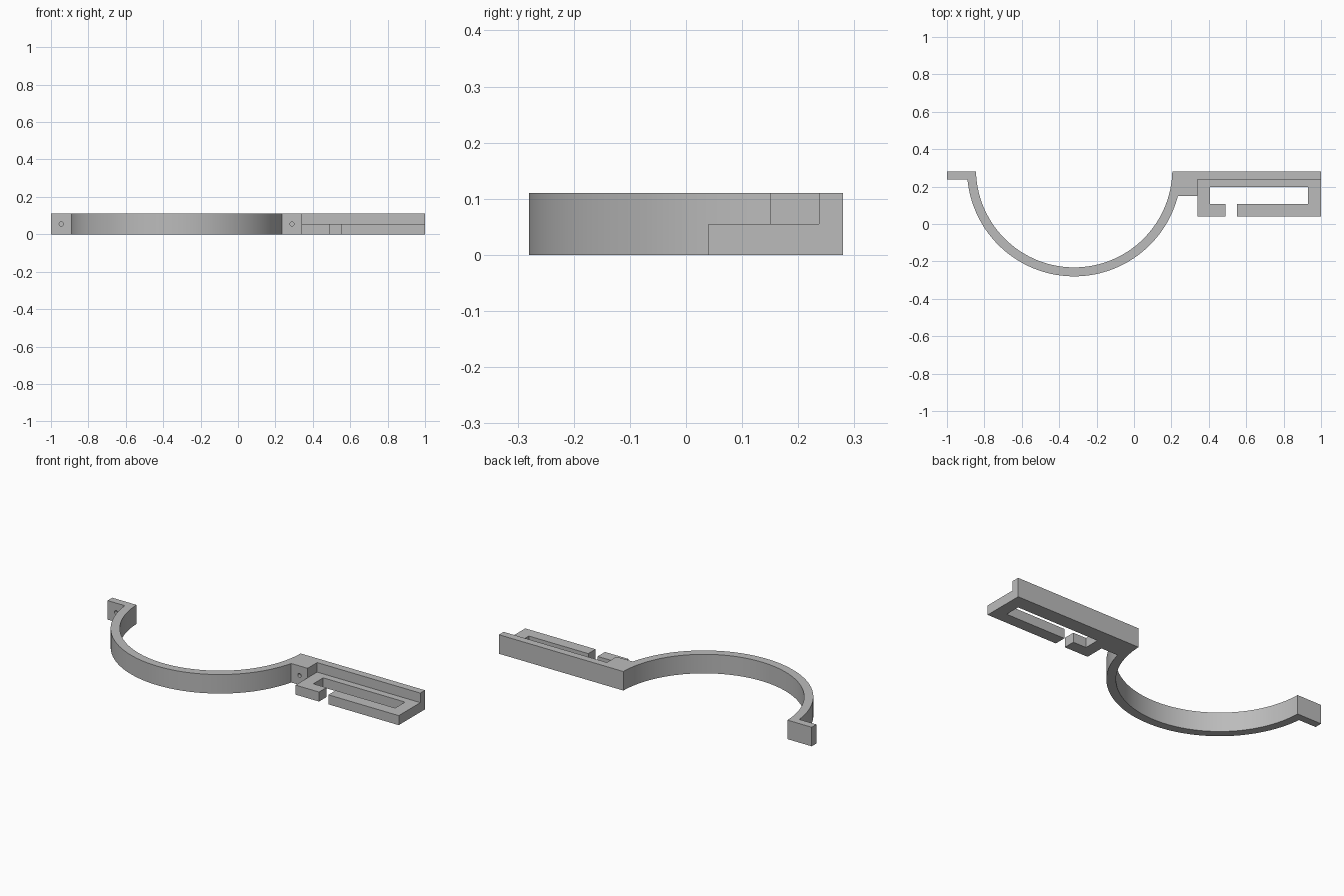
import bpy
import bmesh
import math
from mathutils import Matrix, Vector

cube = bpy.data.objects.get("Cube")
if cube:
    bpy.data.objects.remove(cube)

# One plain grey plastic
GREY = (0.5, 0.5, 0.5, 1.0)
grey = bpy.data.materials.new("plain grey")
grey.use_nodes = True
grey.diffuse_color = GREY
grey.node_tree.nodes["Principled BSDF"].inputs["Base Color"].default_value = GREY

HEIGHT = 0.11
BACK, WALL_FRONT, BLOCK_FRONT = 0.28, 0.237, 0.15
CX, CY = -0.32, 0.293
INNER, OUTER = 0.525, 0.573
FRAME_LEFT = 0.34


def add_object(name, bm):
    bmesh.ops.recalc_face_normals(bm, faces=bm.faces)
    mesh = bpy.data.meshes.new(name)
    bm.to_mesh(mesh)
    bm.free()
    mesh.materials.append(grey)
    obj = bpy.data.objects.new(name, mesh)
    bpy.context.collection.objects.link(obj)
    return obj


def extrude_outline(name, points, height):
    """Plate with the given plan outline, standing on the ground."""
    bm = bmesh.new()
    face = bm.faces.new([bm.verts.new((x, y, 0)) for x, y in points])
    grown = bmesh.ops.extrude_face_region(bm, geom=[face], use_keep_orig=True)
    moved = [v for v in grown["geom"] if isinstance(v, bmesh.types.BMVert)]
    bmesh.ops.translate(bm, verts=moved, vec=Vector((0, 0, height)))
    return add_object(name, bm)


def lower_arc(radius, y_left, y_right, steps=72):
    """Points from the left end, round the front, to the right end."""
    start = math.pi - math.asin((y_left - CY) / radius)
    end = 2 * math.pi + math.asin((y_right - CY) / radius)
    angles = [start + (end - start) * i / steps for i in range(steps + 1)]
    return [(CX + radius * math.cos(a), CY + radius * math.sin(a)) for a in angles]


# Half ring with its end tab, hinge block and long back wall
outline = lower_arc(OUTER, WALL_FRONT, BLOCK_FRONT)
outline += [(FRAME_LEFT, BLOCK_FRONT), (FRAME_LEFT, WALL_FRONT),
            (1, WALL_FRONT), (1, BACK)]
outline += reversed(lower_arc(INNER, BACK, BACK))
outline += [(-1, BACK), (-1, WALL_FRONT)]
clamp = extrude_outline("clamp_half_ring", outline, HEIGHT)

# Low slotted frame with a gap in its front bar
frame = [(FRAME_LEFT, WALL_FRONT), (FRAME_LEFT, 0.04), (0.49, 0.04), (0.49, 0.107),
         (0.407, 0.107), (0.407, 0.197), (0.93, 0.197), (0.93, 0.107),
         (0.55, 0.107), (0.55, 0.04), (1, 0.04), (1, WALL_FRONT)]
extrude_outline("slotted_frame", frame, HEIGHT / 2)

# Small blind screw holes in the tab and the block
for name, x, y in (("tab_hole_cutter", -0.945, WALL_FRONT),
                   ("block_hole_cutter", 0.288, BLOCK_FRONT)):
    bm = bmesh.new()
    bmesh.ops.create_cone(bm, cap_ends=True, segments=16, radius1=0.011,
                          radius2=0.011, depth=0.04,
                          matrix=Matrix.Translation((x, y, HEIGHT / 2))
                          @ Matrix.Rotation(math.pi / 2, 4, "X"))
    cutter = add_object(name, bm)
    cutter.hide_render = True
    cutter.hide_set(True)
    cut = clamp.modifiers.new(name, "BOOLEAN")
    cut.operation = "DIFFERENCE"
    cut.solver = "EXACT"
    cut.object = cutter

# Smooth ring, crisp corners
bpy.ops.object.select_all(action="DESELECT")
clamp.select_set(True)
bpy.context.view_layer.objects.active = clamp
for modifier in list(clamp.modifiers):
    bpy.ops.object.modifier_apply(modifier=modifier.name)
bpy.ops.object.shade_smooth_by_angle(angle=math.radians(20))
for obj in [o for o in bpy.data.objects if o.name.endswith("_cutter")]:
    bpy.data.objects.remove(obj)
